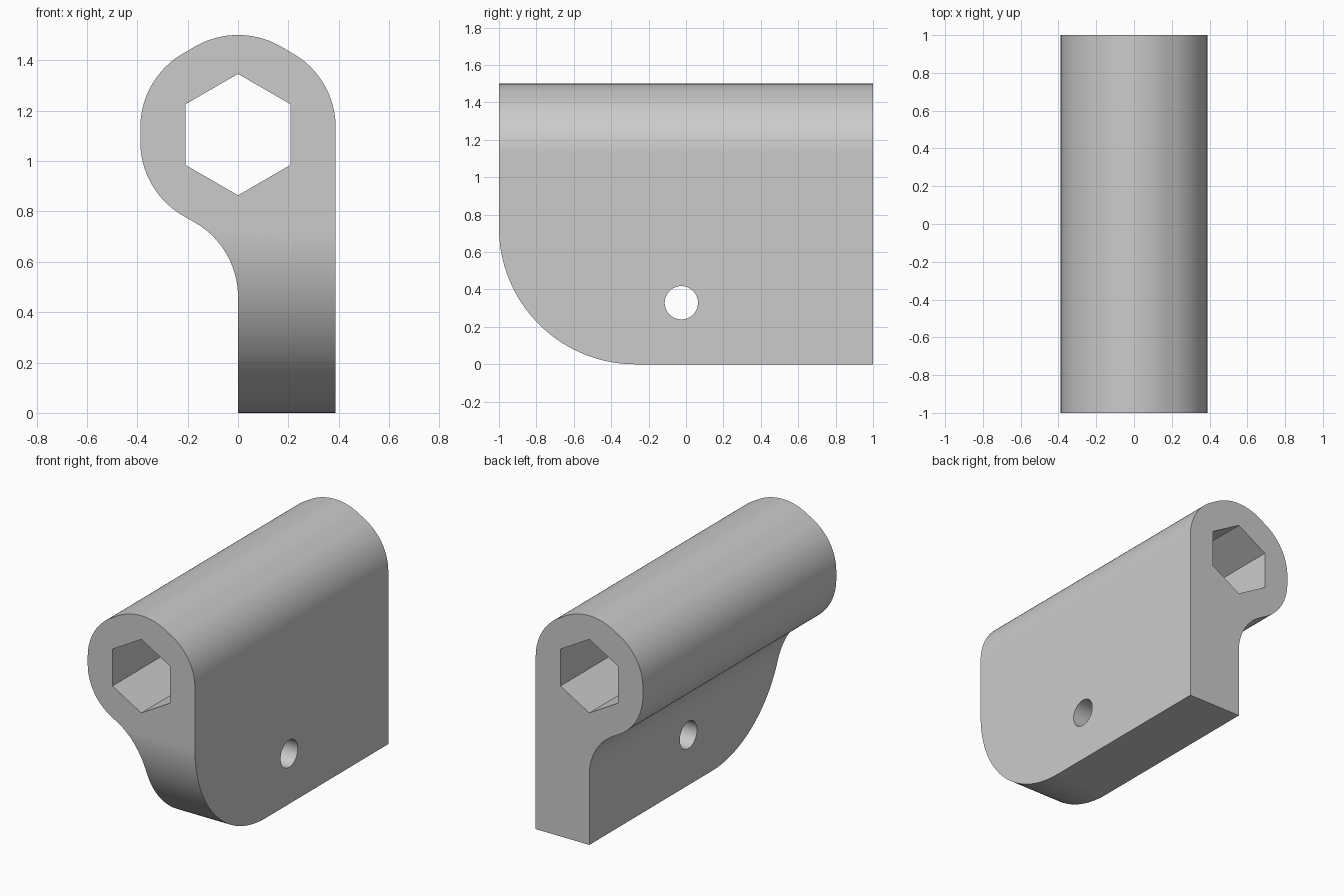
import bpy, bmesh
from math import sin, cos, pi, radians, sqrt

if "Cube" in bpy.data.objects:
    bpy.data.objects.remove(bpy.data.objects["Cube"])


def arc(cx, cz, r, a0, a1, n=24):
    """Points on a circular arc, angles in degrees."""
    return [(cx + r * cos(radians(a0 + (a1 - a0) * i / n)),
             cz + r * sin(radians(a0 + (a1 - a0) * i / n))) for i in range(n + 1)]


def prism(name, pts, axis, lo, hi):
    """Extrude a closed 2D profile along the x or y axis."""
    bm = bmesh.new()
    place = (lambda a, b, t: (t, a, b)) if axis == 'x' else (lambda a, b, t: (a, t, b))
    rings = [[bm.verts.new(place(a, b, t)) for a, b in pts] for t in (lo, hi)]
    n = len(pts)
    for ring in rings:
        bm.faces.new(ring)
    for i in range(n):
        j = (i + 1) % n
        bm.faces.new((rings[0][i], rings[0][j], rings[1][j], rings[1][i]))
    bmesh.ops.recalc_face_normals(bm, faces=bm.faces)
    mesh = bpy.data.meshes.new(name)
    bm.to_mesh(mesh)
    bm.free()
    obj = bpy.data.objects.new(name, mesh)
    bpy.context.collection.objects.link(obj)
    return obj


# Body: rounded hexagonal head blending into an offset plate
W, R, ZC = 0.388, 0.34, 1.105            # half width, fillet radius, head centre
corner = 2 * W / sqrt(3)                 # unrounded hexagon corner radius
inner = corner - 2 * R / sqrt(3)         # fillet centres lie on this radius
profile = [(0, 0), (W, 0)]
for a in (30, 90, 150, 210):
    cx, cz = inner * cos(radians(a)), ZC + inner * sin(radians(a))
    profile += arc(cx, cz, R, a - 30, a + 30)
profile += arc(-R, ZC - corner - R / sqrt(3), R, 60, 0)
body = prism("hinge_body", profile, 'y', -1, 1)

# Cutters: rounded lower front corner, hexagonal bore, cross hole
C = 0.73
corner_cut = prism("corner_cutter",
                   [(-1.2, C), (-1.2, -0.2), (-1 + C, -0.2)]
                   + arc(-1 + C, C, C, 270, 180, 40), 'x', -1, 1)
bore = prism("hex_bore_cutter",
             [(0.241 * sin(k * pi / 3), ZC + 0.241 * cos(k * pi / 3)) for k in range(6)],
             'y', -1.2, 1.2)
hole = prism("pin_hole_cutter", arc(-0.025, 0.329, 0.089, 0, 360, 48)[:-1], 'x', -1, 1)

bpy.context.view_layer.objects.active = body
body.select_set(True)
for cutter in (corner_cut, bore, hole):
    mod = body.modifiers.new(cutter.name, 'BOOLEAN')
    mod.operation, mod.solver, mod.object = 'DIFFERENCE', 'EXACT', cutter
    bpy.ops.object.modifier_apply(modifier=mod.name)
    bpy.data.objects.remove(cutter, do_unlink=True)

# Smooth curved walls, keep rims and flats crisp
bpy.ops.object.shade_smooth_by_angle(angle=radians(25))
normals = body.modifiers.new("flat_normals", 'WEIGHTED_NORMAL')
normals.keep_sharp = True
